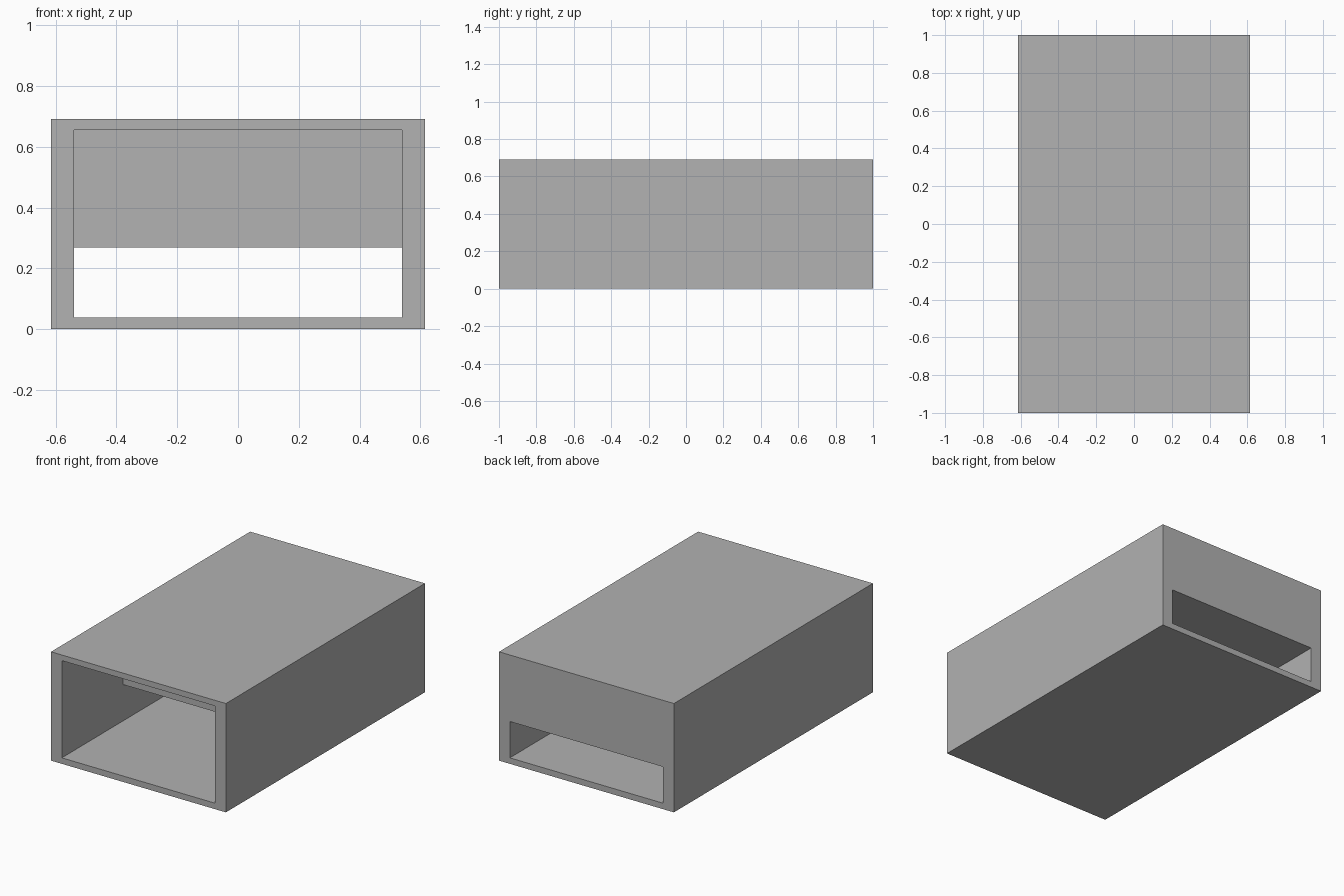
import bpy
import bmesh

cube = bpy.data.objects.get("Cube")
if cube:
    bpy.data.objects.remove(cube, do_unlink=True)

WIDTH, LENGTH, HEIGHT = 1.23, 2.0, 0.692
OPENING_WIDTH, FLOOR, CEILING = 1.078, 0.038, 0.656
SLOT_TOP, STEP_Y = 0.269, -0.385


def prism(name, profile, width):
    """Extrude a side profile of (y, z) points across the width."""
    bm = bmesh.new()
    face = bm.faces.new([bm.verts.new((-width / 2, y, z)) for y, z in profile])
    extruded = bmesh.ops.extrude_face_region(bm, geom=[face])["geom"]
    verts = [v for v in extruded if isinstance(v, bmesh.types.BMVert)]
    bmesh.ops.translate(bm, verts=verts, vec=(width, 0, 0))
    bmesh.ops.recalc_face_normals(bm, faces=bm.faces)
    mesh = bpy.data.meshes.new(name)
    bm.to_mesh(mesh)
    bm.free()
    obj = bpy.data.objects.new(name, mesh)
    bpy.context.collection.objects.link(obj)
    return obj


grey = bpy.data.materials.new("plain grey")
grey.use_nodes = True
grey.diffuse_color = (0.445, 0.445, 0.445, 1)
grey.node_tree.nodes["Principled BSDF"].inputs["Base Color"].default_value = grey.diffuse_color

# Solid outer housing
front, back = -LENGTH / 2, LENGTH / 2
housing = prism("housing", [(front, 0), (back, 0), (back, HEIGHT), (front, HEIGHT)], WIDTH)
housing.data.materials.append(grey)

# Stepped tunnel: tall chamber at the front, low slot through to the back
over = 0.1
tunnel = prism("tunnel_cutter", [
    (front - over, FLOOR), (back + over, FLOOR), (back + over, SLOT_TOP),
    (STEP_Y, SLOT_TOP), (STEP_Y, CEILING), (front - over, CEILING)], OPENING_WIDTH)
tunnel.data.materials.append(grey)
tunnel.hide_render = True
tunnel.hide_viewport = True

cut = housing.modifiers.new("tunnel", "BOOLEAN")
cut.operation = "DIFFERENCE"
cut.solver = "EXACT"
cut.object = tunnel
